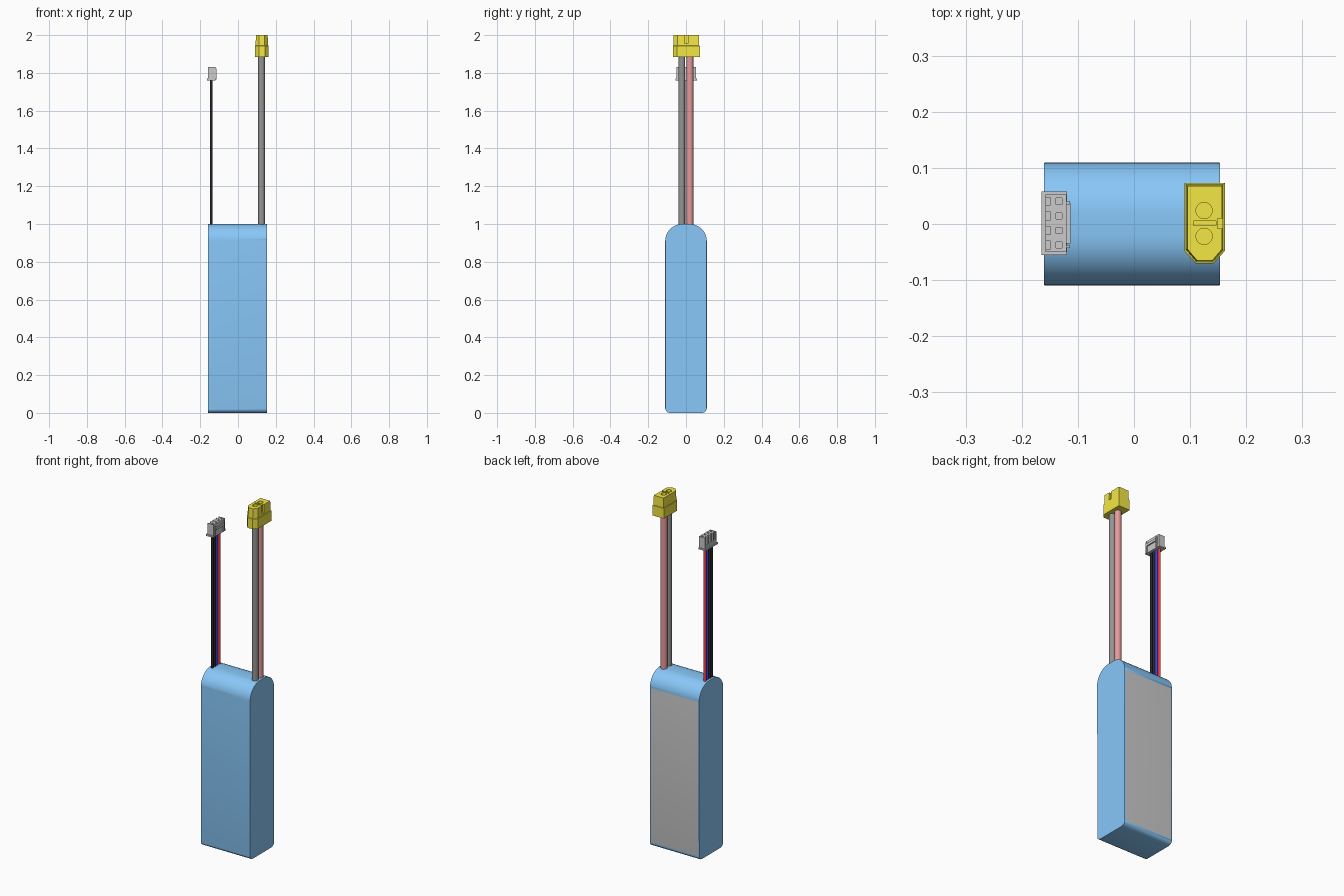
import bpy, bmesh, math
from mathutils import Matrix

if "Cube" in bpy.data.objects:
    bpy.data.objects.remove(bpy.data.objects["Cube"])


def material(name, rgb):
    m = bpy.data.materials.new(name)
    m.diffuse_color = (*rgb, 1)
    m.use_nodes = True
    m.node_tree.nodes["Principled BSDF"].inputs["Base Color"].default_value = m.diffuse_color
    return m


BLUE = material("blue_wrap", (0.25, 0.58, 0.95))
GREY = material("grey_label", (0.65, 0.65, 0.65))
YELLOW = material("yellow_plastic", (0.9, 0.8, 0.06))
DARK = material("dark_rubber", (0.3, 0.3, 0.3))
RED = material("soft_red", (0.8, 0.32, 0.32))
BLACK = material("black_wire", (0.02, 0.02, 0.02))
WIRE_BLUE = material("blue_wire", (0.05, 0.05, 0.95))
WIRE_RED = material("red_wire", (0.95, 0.05, 0.05))


def finish(name, bm, mats=()):
    bmesh.ops.recalc_face_normals(bm, faces=bm.faces)
    me = bpy.data.meshes.new(name)
    bm.to_mesh(me)
    bm.free()
    ob = bpy.data.objects.new(name, me)
    bpy.context.collection.objects.link(ob)
    for m in mats:
        me.materials.append(m)
    return ob


def activate(ob):
    bpy.ops.object.select_all(action='DESELECT')
    ob.select_set(True)
    bpy.context.view_layer.objects.active = ob


def smooth(ob):
    activate(ob)
    bpy.ops.object.shade_smooth_by_angle(angle=math.radians(30))


def box(bm, x0, x1, y0, y1, z0, z1):
    mat = Matrix.Translation(((x0 + x1) / 2, (y0 + y1) / 2, (z0 + z1) / 2))
    mat = mat @ Matrix.Diagonal((x1 - x0, y1 - y0, z1 - z0, 1))
    bmesh.ops.create_cube(bm, size=1, matrix=mat)


def cylinder(bm, x, y, z0, z1, r, n=24):
    bmesh.ops.create_cone(bm, cap_ends=True, segments=n, radius1=r, radius2=r, depth=z1 - z0,
                          matrix=Matrix.Translation((x, y, (z0 + z1) / 2)))


def cut(ob, bm):
    cutter = finish("cutter", bm)
    cutter.hide_render = True
    mod = ob.modifiers.new("cut", 'BOOLEAN')
    mod.operation, mod.solver, mod.object = 'DIFFERENCE', 'EXACT', cutter
    activate(ob)
    bpy.ops.object.modifier_apply(modifier=mod.name)
    bpy.data.objects.remove(cutter)


def stack(bm, outline, levels, centre):
    # Loft one outline through (z, inset) levels
    cx, cy = centre
    hx = max(abs(x - cx) for x, y in outline)
    hy = max(abs(y - cy) for x, y in outline)
    rings = [[bm.verts.new((cx + (x - cx) * (1 - d / hx), cy + (y - cy) * (1 - d / hy), z))
              for x, y in outline] for z, d in levels]
    n = len(outline)
    for a, b in zip(rings, rings[1:]):
        for i in range(n):
            j = (i + 1) % n
            bm.faces.new((a[i], a[j], b[j], b[i]))
    bm.faces.new(rings[0])
    bm.faces.new(rings[-1])


# Battery pack: rounded side profile extruded across the width
def arc(cy, cz, r, start, n):
    return [(cy + r * math.cos(start + math.pi / 2 * i / n),
             cz + r * math.sin(start + math.pi / 2 * i / n)) for i in range(n + 1)]


P = math.pi
profile = (arc(0.02, 0.91, 0.09, 0, 9) + arc(-0.02, 0.91, 0.09, P / 2, 9)
           + arc(-0.085, 0.025, 0.025, P, 4) + arc(0.085, 0.025, 0.025, 1.5 * P, 4))
bm = bmesh.new()
end = bm.faces.new([bm.verts.new((-0.16, y, z)) for y, z in profile])
ext = bmesh.ops.extrude_face_region(bm, geom=[end], use_keep_orig=True)
bmesh.ops.translate(bm, vec=(0.313, 0, 0), verts=[g for g in ext['geom'] if isinstance(g, bmesh.types.BMVert)])
bmesh.ops.recalc_face_normals(bm, faces=bm.faces)
upright = [e for e in bm.edges if abs(e.verts[0].co.z - e.verts[1].co.z) > 0.5]
bmesh.ops.bevel(bm, geom=upright, offset=0.007, segments=3, profile=0.5, affect='EDGES')
bm.normal_update()
for f in bm.faces:
    f.material_index = int(f.normal.y > 0.99 and f.calc_area() > 0.1)
smooth(finish("battery_pack", bm, (BLUE, GREY)))

# Main power wires
for name, y, m in (("negative_power_wire", -0.022, DARK), ("positive_power_wire", 0.021, RED)):
    bm = bmesh.new()
    cylinder(bm, 0.125, y, 0.96, 1.9, 0.018)
    smooth(finish(name, bm, (m,)))

# Power plug: keyed outline, stepped and slightly tapered
bm = bmesh.new()
outline = [(0.09, 0.073), (0.09, -0.048), (0.11, -0.07), (0.142, -0.07), (0.162, -0.048), (0.162, 0.073)]
stack(bm, outline, [(1.885, 0), (1.943, 0), (1.945, 0.003), (2.0, 0.005)], (0.126, 0.0015))
plug = finish("power_plug", bm, (YELLOW,))
bm = bmesh.new()
for y in (-0.022, 0.024):
    cylinder(bm, 0.125, y, 1.94, 2.02, 0.0145)
box(bm, 0.106, 0.146, -0.003, 0.005, 1.955, 2.02)
box(bm, 0.149, 0.18, -0.008, 0.010, 1.955, 2.02)
cut(plug, bm)
smooth(plug)

# Balance wires
for i, m in enumerate((BLACK, BLACK, WIRE_BLUE, WIRE_RED)):
    bm = bmesh.new()
    cylinder(bm, -0.142, -0.03 + 0.02 * i, 0.96, 1.775, 0.0075, 16)
    smooth(finish(f"balance_wire_{i + 1}", bm, (m,)))

# Balance plug housing with open side slots and pin sockets
bm = bmesh.new()
box(bm, -0.158, -0.12, -0.05, 0.053, 1.762, 1.832)
housing = finish("balance_plug_housing", bm)
bm = bmesh.new()
for i in range(4):
    y = -0.0375 + 0.026 * i
    box(bm, -0.17, -0.149, y - 0.007, y + 0.007, 1.785, 1.85)
    box(bm, -0.139, -0.128, y - 0.0055, y + 0.0055, 1.79, 1.85)
cut(housing, bm)

# Base flange and grip rails of the balance plug
bm = bmesh.new()
box(bm, -0.165, -0.1195, -0.055, 0.058, 1.76, 1.769)
finish("balance_plug_flange", bm)
bm = bmesh.new()
box(bm, -0.121, -0.113, -0.035, 0.037, 1.798, 1.812)
for y in (-0.04, 0.038):
    box(bm, -0.121, -0.114, y - 0.003, y + 0.003, 1.765, 1.822)
finish("balance_plug_grip", bm)
